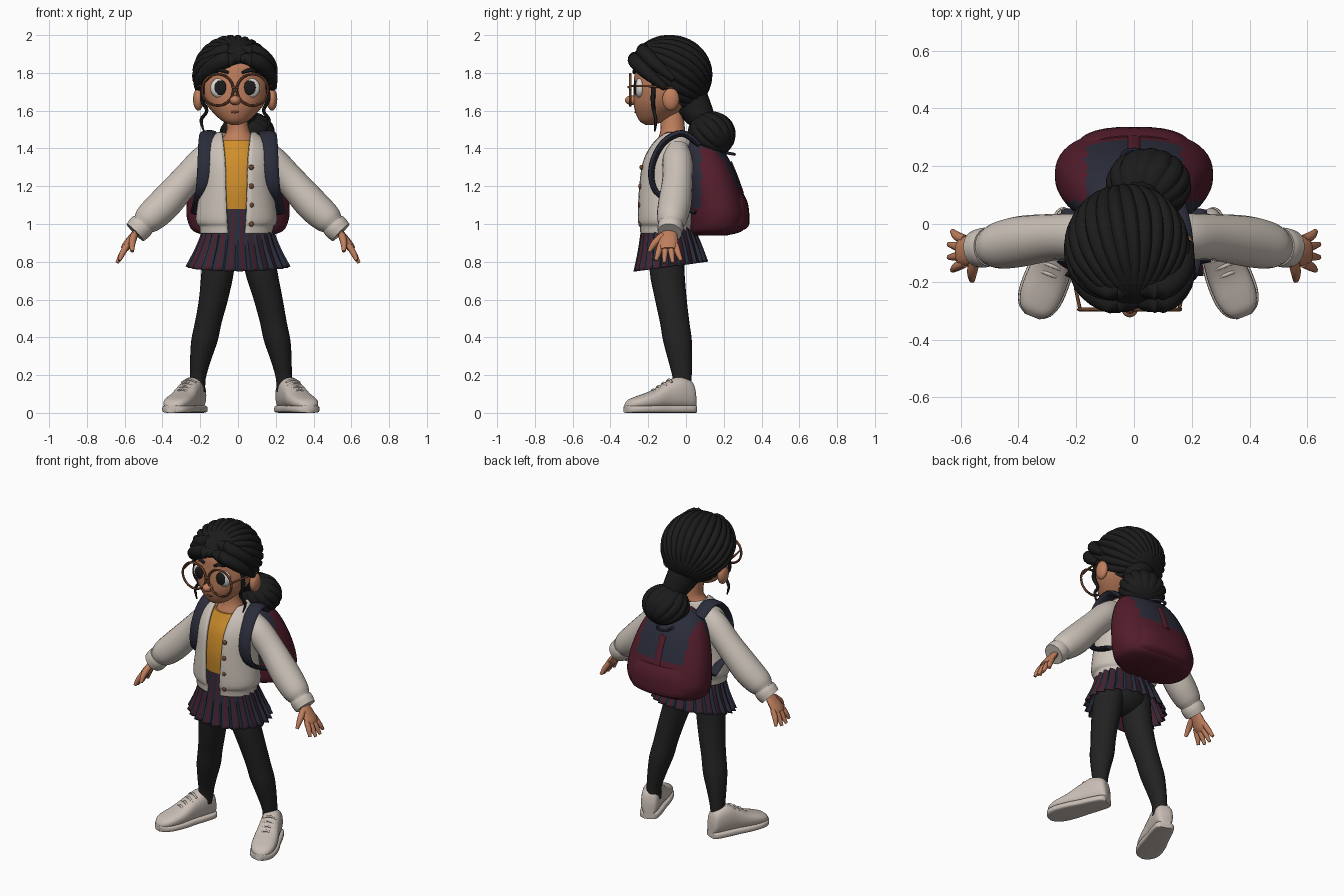
import bpy, bmesh, math
from mathutils import Vector, Matrix

if "Cube" in bpy.data.objects:
    bpy.data.objects.remove(bpy.data.objects["Cube"])

X, Y, Z = Vector((1, 0, 0)), Vector((0, 1, 0)), Vector((0, 0, 1))


def material(name, r, g, b):
    m = bpy.data.materials.new(name)
    m.use_nodes = True
    m.diffuse_color = (r, g, b, 1)
    bsdf = next(n for n in m.node_tree.nodes if n.type == 'BSDF_PRINCIPLED')
    bsdf.inputs["Base Color"].default_value = (r, g, b, 1)
    bsdf.inputs["Roughness"].default_value = 0.8
    return m


skin = material("skin", .52, .21, .11)
black = material("hair black", .011, .011, .011)
cream = material("cardigan cream", .6, .54, .48)
mustard = material("shirt mustard", .62, .27, .025)
navy = material("navy cloth", .023, .025, .042)
wine = material("burgundy cloth", .085, .012, .024)
tights = material("leggings black", .016, .016, .016)
white = material("shoe white", .58, .51, .46)
brown = material("frame brown", .17, .065, .03)
eyewhite = material("eye white", .72, .69, .66)


def finish(bm, name, mats):
    bmesh.ops.recalc_face_normals(bm, faces=bm.faces)
    for f in bm.faces:
        f.smooth = True
    me = bpy.data.meshes.new(name)
    bm.to_mesh(me)
    bm.free()
    me.set_sharp_from_angle(angle=math.radians(45))
    for m in mats:
        me.materials.append(m)
    ob = bpy.data.objects.new(name, me)
    bpy.context.scene.collection.objects.link(ob)
    return ob


def smooth_rows(rows, k):
    """Pass a smooth spline through rows of numbers."""
    out, last = [], len(rows) - 1
    for i in range(last):
        quad = [rows[max(i - 1, 0)], rows[i], rows[i + 1], rows[min(i + 2, last)]]
        for j in range(k):
            t = j / k
            out.append([b + .5 * t * (c - a + t * (2*a - 5*b + 4*c - d + t * (3*(b - c) + d - a)))
                        for a, b, c, d in zip(*quad)])
    return out + [list(rows[-1])]


def loft(name, rows, mats, n=20, k=4, axes=None, ref=X, sq=1, caps=True, wave=None, rule=None):
    """Rows are x, y, z, half width, half depth and an optional front gap."""
    bm = bmesh.new()
    rows = smooth_rows(rows, k)
    gap = len(rows[0]) > 5
    rings = []
    for i, r in enumerate(rows):
        c = Vector(r[:3])
        if axes:
            u, v = axes
        else:
            t = (Vector(rows[min(i + 1, len(rows) - 1)][:3]) - Vector(rows[max(i - 1, 0)][:3])).normalized()
            u = (ref - t * ref.dot(t)).normalized()
            v = t.cross(u)
        g = math.asin(min(.95, r[5] / r[3])) if gap else 0
        ring = []
        for j in range(n + 1 if gap else n):
            a = -math.pi / 2 + g + (2 * math.pi - 2 * g) * j / n
            ca, sa = (math.copysign(abs(q) ** sq, q) for q in (math.cos(a), math.sin(a)))
            w = wave(j, c.z) if wave else 1
            ring.append(bm.verts.new(c + u * (r[3] * ca * w) + v * (r[4] * sa * w)))
        rings.append(ring)
    for lo, hi in zip(rings, rings[1:]):
        for j in range(n):
            j2 = (j + 1) % len(lo)
            f = bm.faces.new((lo[j], lo[j2], hi[j2], hi[j]))
            if rule:
                f.material_index = rule(f.calc_center_median(), j)
    if caps and not gap:
        bm.faces.new(rings[0])
        bm.faces.new(rings[-1])
    return finish(bm, name, mats)


def tube(name, pts, mat, flat=1, n=12, ref=X):
    return loft(name, [(*p, p[3] * flat) for p in pts], [mat], n=n, ref=ref)


def ball(name, loc, radii, mat, ridges=0, pole=Z, cut=None, seg=24):
    """Ellipsoid; ridges make grooved hair strands running between its poles."""
    bm = bmesh.new()
    bmesh.ops.create_uvsphere(bm, u_segments=ridges * 8 or seg, v_segments=24 if ridges else seg // 2, radius=1)
    turn = Z.rotation_difference(Vector(pole)).to_matrix()
    for v in bm.verts:
        if ridges:
            lon = math.atan2(v.co.y, v.co.x)
            v.co *= 1 - .07 * (1 - v.co.z ** 2) * abs(math.cos(lon * ridges / 2)) ** 6
        v.co = Matrix.Diagonal(radii) @ (turn @ v.co) + Vector(loc)
    if cut:
        bmesh.ops.bisect_plane(bm, geom=bm.verts[:] + bm.edges[:] + bm.faces[:],
                               plane_co=cut[0], plane_no=cut[1], clear_inner=True)
    return finish(bm, name, [mat])


def thicken(ob, t):
    mod = ob.modifiers.new("thickness", 'SOLIDIFY')
    mod.thickness, mod.offset = t, 0


# Head, neck and face
HX = -.015
loft("head", [(HX, -.195, 1.525, .02, .02), (HX, -.175, 1.55, .075, .075), (HX, -.135, 1.62, .143, .14),
              (HX, -.11, 1.69, .176, .168), (HX, -.1, 1.76, .18, .175), (HX, -.09, 1.86, .165, .17),
              (HX, -.08, 1.94, .08, .09)], [skin], n=32, axes=(X, Y))
loft("neck", [(0, -.085, 1.4, .09, .085), (0, -.075, 1.45, .085, .075), (0, -.07, 1.5, .06, .065),
              (HX, -.075, 1.6, .058, .06)], [skin], axes=(X, Y))
ball("nose", (HX, -.285, 1.655), (.031, .038, .026), skin)
tube("mouth", [(HX - .045, -.25, 1.6, .003), (HX, -.268, 1.592, .006), (HX + .045, -.25, 1.602, .003)], brown, ref=Z)
for s, side in ((1, "left"), (-1, "right")):
    ex = HX + s * .08
    ball(side + "_ear", (HX + s * .195, -.08, 1.66), (.028, .045, .06), skin)
    ball(side + "_eye", (ex, -.243, 1.72), (.052, .028, .054), eyewhite)
    ball(side + "_pupil", (ex - s * .004, -.264, 1.722), (.034, .012, .039), black)
    tube(side + "_brow", [(HX + s * .035, -.275, 1.8, .007), (ex, -.268, 1.815, .011),
                          (HX + s * .125, -.23, 1.8, .005)], black, ref=Z)
    # Round glasses
    gx = HX + s * .092
    ring = [(gx + .083 * math.cos(a), -.295, 1.71 + .083 * math.sin(a), .007)
            for a in (math.tau * i / 12 for i in range(13))]
    tube(side + "_glasses_rim", ring, brown, n=8, ref=Y)
    tube(side + "_glasses_arm", [(gx + s * .08, -.293, 1.73, .006), (HX + s * .19, -.2, 1.73, .006),
                                 (HX + s * .2, -.07, 1.72, .006)], brown, n=8)
    # Loose curl beside the face
    cx = HX + s * .165
    tube(side + "_curl", [(cx, -.17, 1.76, .012), (cx + s * .01, -.175, 1.66, .012), (cx - s * .015, -.17, 1.6, .009),
                          (cx + s * .015, -.16, 1.55, .009), (cx, -.165, 1.49, .004)], black, n=8)
tube("glasses_bridge", [(HX - .015, -.297, 1.72, .006), (HX, -.305, 1.725, .006), (HX + .015, -.297, 1.72, .006)],
     brown, n=8, ref=Z)

# Hair
ball("hair_cap", (-.025, -.085, 1.79), (.218, .225, .212), black, 26, (.12, -.8, .55),
     cut=((0, -.03, 1.63), (0, .95, 1)))
for s, side, w in ((-1, "right", 1), (1, "left", .85)):
    for up in (0, 1):
        lift = up * .045
        tube(side + "_fringe_%d" % up,
             [(.015, -.26 + lift, 1.875 + lift, .028), (.015 + s * .09 * w, -.27 + lift, 1.865 + lift, .045),
              (.01 + s * .18 * w, -.205 + lift, 1.80 + lift, .042), (.005 + s * .212 * w, -.11 + lift, 1.72 + lift, .02)],
             black, flat=.85)
tube("hair_tail", [(-.01, .02, 1.66, .1), (.02, .07, 1.58, .08), (.04, .11, 1.52, .06)], black)
ball("hair_bun", (.05, .135, 1.475), (.148, .128, .122), black, 14, (-.25, -.6, .7))

# Shirt and open cardigan
loft("shirt", [(0, -.1, 1.08, .14, .128), (0, -.1, 1.2, .155, .135), (0, -.09, 1.33, .16, .125),
               (0, -.08, 1.41, .12, .098), (0, -.078, 1.445, .095, .083)], [mustard], n=32, axes=(X, Y))
CX = -.008
cardigan = loft("cardigan", [(CX, -.1, .95, .185, .138, .045), (CX, -.1, .99, .19, .142, .047),
                             (CX, -.1, 1.03, .208, .152, .05), (CX, -.1, 1.2, .186, .147, .057),
                             (CX, -.09, 1.33, .188, .137, .06), (CX, -.07, 1.42, .165, .112, .068),
                             (CX, -.05, 1.48, .095, .08, .076)], [cream], n=40, axes=(X, Y))
thicken(cardigan, .016)
for i in range(4):
    z = 1.0 + i * .1
    ball("button_%d" % i, (.07, -.243 + .07 * max(0, z - 1.2), z), (.014, .01, .014), brown, seg=12)

# Sleeves, hands and straps
for s, side in ((1, "left"), (-1, "right")):
    tube(side + "_sleeve", [(s * .12, -.045, 1.40, .06), (s * .18, -.045, 1.335, .08), (s * .27, -.045, 1.24, .08),
                            (s * .39, -.06, 1.105, .088), (s * .47, -.075, 1.03, .08), (s * .505, -.08, .995, .062),
                            (s * .54, -.085, .96, .06)], cream, n=20, ref=Y)
    tube(side + "_cuff", [(s * .503, -.08, 1.0, .066), (s * .52, -.082, .98, .069), (s * .545, -.086, .955, .064)],
         cream, n=20, ref=Y)
    tube(side + "_palm", [(s * .525, -.085, .975, .032), (s * .555, -.09, .935, .045), (s * .59, -.095, .885, .052),
                          (s * .605, -.095, .865, .042)], skin, flat=.45, ref=Y)
    for i in range(4):
        y, reach = -.135 + i * .027, .012 * (i in (1, 2))
        tube(side + "_finger_%d" % i, [(s * .585, y, .89, .016), (s * .612, y - .012 + i * .008, .845, .016),
                                       (s * (.628 + reach), y - .025 + i * .018, .807 - reach, .009)],
             skin, n=10, ref=Y)
    tube(side + "_thumb", [(s * .55, -.12, .94, .02), (s * .56, -.165, .9, .018), (s * .56, -.195, .855, .01)],
         skin, n=10)
    tube(side + "_strap", [(s * .14, .07, 1.42, .04), (s * .155, -.02, 1.48, .045), (s * .165, -.12, 1.43, .045),
                           (s * .172, -.18, 1.31, .043), (s * .185, -.17, 1.19, .038), (s * .205, -.09, 1.12, .033),
                           (s * .225, .05, 1.06, .028)], navy, flat=.4)

# Pleated skirt with striped folds
skirt = loft("skirt", [(0, -.1, 1.11, .135, .118), (0, -.095, .97, .185, .142), (0, -.085, .87, .225, .168),
                       (0, -.08, .775, .275, .195)], [navy, wine], n=96, axes=(X, Y), caps=False,
             wave=lambda j, z: 1 - (1.13 - z) * .28 * (j % 4) / 3, rule=lambda c, j: int(j % 4 == 1))
for v in skirt.data.vertices:
    v.co.z += (v.co.y + .08) * .4 * (1.11 - v.co.z)
thicken(skirt, .006)
ball("hips", (0, -.1, .88), (.16, .11, .12), tights)

# Legs and shoes
for s, side in ((1, "left"), (-1, "right")):
    o = .015
    loft(side + "_leg", [(s * .095, -.1, .93, .085, .09), (s * .115 + o / 2, -.1, .75, .086, .092),
                         (s * .145 + o, -.08, .6, .077, .084), (s * .172 + o, -.06, .48, .071, .078),
                         (s * .193 + o, -.045, .38, .07, .076), (s * .215 + o, -.03, .27, .054, .062),
                         (s * .228 + o, -.02, .18, .042, .05), (s * .23 + o, -.02, .11, .042, .05)],
         [tights], n=24, axes=(X, Y))
    along = Vector((s * .37, -.93, 0)).normalized()
    across = Z.cross(along)
    heel = Vector((s * .222 + o, .045, 0))
    upper, sole = [], []
    for d, w, h in ((0, .03, .1), (.02, .05, .165), (.09, .06, .19), (.16, .064, .165), (.24, .073, .118),
                    (.32, .071, .09), (.37, .052, .07), (.393, .02, .045)):
        p = heel + along * d
        upper.append((p.x, p.y, .01 + h / 2, w, h / 2 - .01))
        sole.append((p.x, p.y, .02, w + .007, .02))
    loft(side + "_shoe", upper, [white], n=24, axes=(across, Z), sq=.8)
    loft(side + "_sole", sole, [white], n=24, axes=(across, Z), sq=.45)
    for i in range(4):
        p = heel + along * (.145 + i * .03) + Z * (.176 - i * .018)
        a, b = p - across * .04 - Z * .016, p + across * .04 - Z * .016
        tube(side + "_lace_%d" % i, [(*a, .006), (*p, .007), (*b, .006)], white, n=8, ref=Z)

# Backpack: navy upper panel and back, burgundy body
loft("backpack", [(0, .13, .94, .17, .09), (0, .16, .965, .24, .14), (0, .17, 1.03, .27, .155),
                  (0, .165, 1.1, .272, .152), (0, .14, 1.21, .255, .145), (0, .11, 1.33, .215, .125),
                  (0, .085, 1.41, .165, .095), (0, .07, 1.455, .09, .05)], [wine, navy], n=48, k=6,
     axes=(X, Y), sq=.85,
     rule=lambda c, j: int((c.z > 1.2 and abs(c.x) < .165) or (c.y < .08 and c.z > 1.08)))
loft("backpack_pocket", [(0, .22, .97, .17, .09), (0, .235, 1.0, .205, .1), (0, .232, 1.1, .2, .098),
                         (0, .22, 1.16, .175, .085)], [wine], n=32, axes=(X, Y), sq=.75)
tube("backpack_flap_strap", [(0, .235, 1.33, .022), (0, .268, 1.25, .022), (0, .3, 1.16, .022)], wine, flat=.35)
tube("backpack_handle", [(-.05, .2, 1.38, .008), (-.03, .25, 1.37, .008), (.03, .25, 1.37, .008),
                         (.05, .2, 1.38, .008)], navy, n=8, ref=Z)
